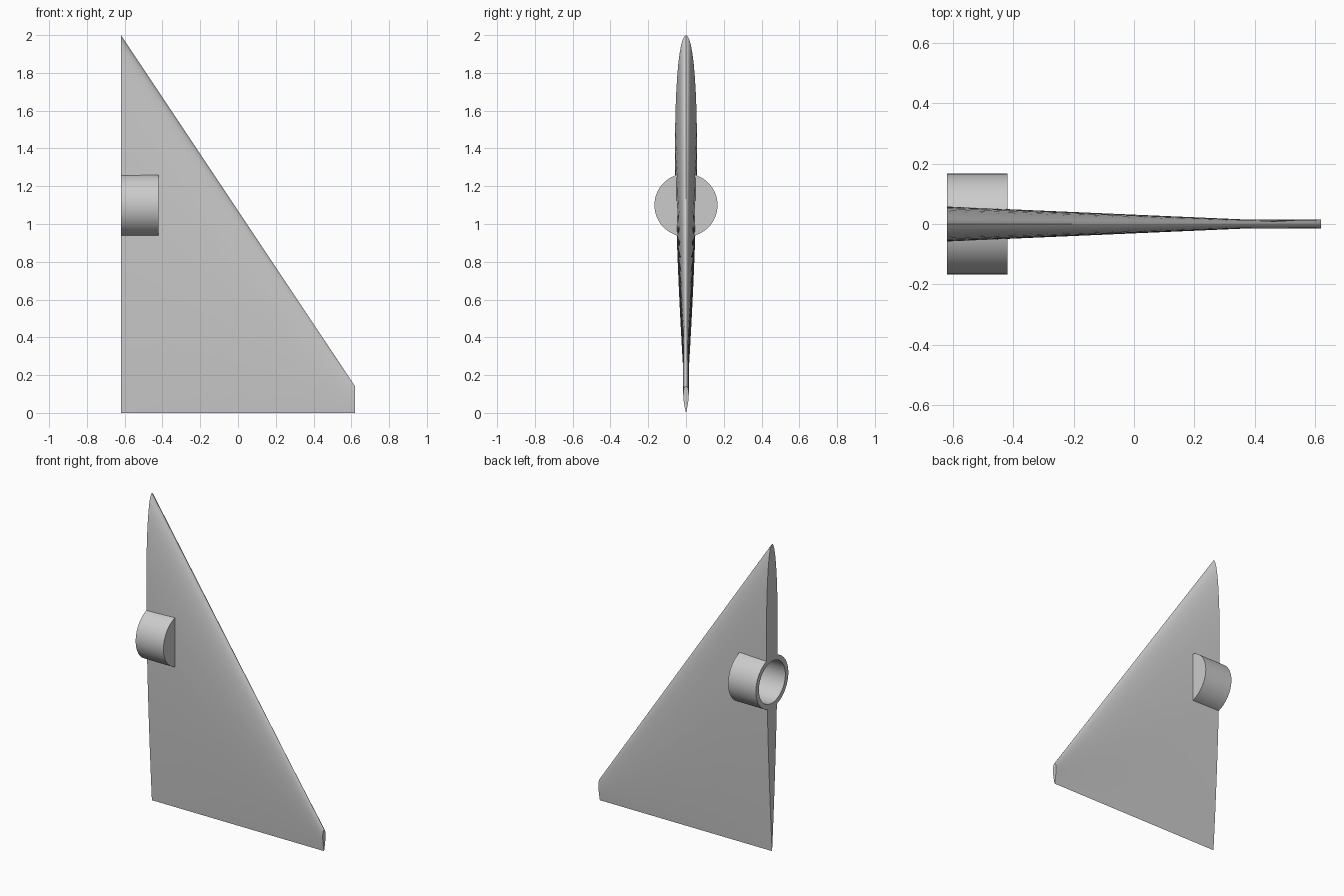
import bpy, bmesh, math
from mathutils import Matrix

cube = bpy.data.objects.get("Cube")
if cube:
    bpy.data.objects.remove(cube, do_unlink=True)

ROOT, TIP = -0.62, 0.62
ROOT_CHORD, TIP_CHORD = 2.0, 0.14
STEPS = 28
HUB_Z, HUB_R, BORE_R = 1.1, 0.167, 0.136
HUB_END, BORE_END = -0.42, -0.45

grey = bpy.data.materials.new("plain grey")
grey.diffuse_color = (0.6, 0.6, 0.6, 1)
grey.use_nodes = True
grey.node_tree.nodes["Principled BSDF"].inputs["Base Color"].default_value = (0.6, 0.6, 0.6, 1)


def make_object(name, bm):
    bmesh.ops.recalc_face_normals(bm, faces=bm.faces)
    mesh = bpy.data.meshes.new(name)
    bm.to_mesh(mesh)
    bm.free()
    mesh.materials.append(grey)
    obj = bpy.data.objects.new(name, mesh)
    bpy.context.collection.objects.link(obj)
    return obj


def select(obj):
    bpy.ops.object.select_all(action='DESELECT')
    obj.select_set(True)
    bpy.context.view_layer.objects.active = obj


def smooth(obj):
    select(obj)
    bpy.ops.object.shade_smooth_by_angle(angle=math.radians(35))


def thickness(t):
    # symmetric aerofoil, scaled to a peak of one
    return 10 * (0.2969 * math.sqrt(t) - 0.126 * t - 0.3516 * t**2
                 + 0.2843 * t**3 - 0.1036 * t**4)


def section(bm, x):
    # closed aerofoil ring, nose up and trailing edge on the ground
    f = (x - ROOT) / (TIP - ROOT)
    chord = ROOT_CHORD + (TIP_CHORD - ROOT_CHORD) * f
    half = max(0.0147, 0.029 * chord)
    ring = []
    for i in range(2 * STEPS):
        a = math.pi * i / STEPS
        t = (1 - math.cos(a)) / 2
        side = 1 if i < STEPS else -1
        y = 0 if i in (0, STEPS) else side * half * thickness(t)
        ring.append(bm.verts.new((x, y, chord * (1 - t))))
    return ring


def bridge(bm, a, b):
    n = len(a)
    for i in range(n):
        j = (i + 1) % n
        bm.faces.new((a[i], a[j], b[j], b[i]))


# Swept fin lofted through three sections
bm = bmesh.new()
rings = [section(bm, x) for x in (ROOT, 0.37, TIP)]
for a, b in zip(rings, rings[1:]):
    bridge(bm, a, b)
bm.faces.new(rings[0])
bm.faces.new(rings[-1])
fin = make_object("fin", bm)

# Clear the fin out of the socket
bm = bmesh.new()
place = Matrix.Translation((-0.615, 0, HUB_Z)) @ Matrix.Rotation(math.pi / 2, 4, 'Y')
bmesh.ops.create_cone(bm, cap_ends=True, segments=64, radius1=HUB_R - 0.003,
                      radius2=HUB_R - 0.003, depth=0.37, matrix=place)
cutter = make_object("socket_cutter", bm)
cutter.hide_render = True
cut = fin.modifiers.new("socket_cut", 'BOOLEAN')
cut.operation = 'DIFFERENCE'
cut.solver = 'EXACT'
cut.object = cutter
select(fin)
bpy.ops.object.modifier_apply(modifier=cut.name)
bpy.data.objects.remove(cutter, do_unlink=True)
smooth(fin)

# Round socket with a blind bore opening at the root
bm = bmesh.new()
loops = []
for x, r in ((HUB_END, HUB_R), (ROOT, HUB_R), (ROOT, BORE_R), (BORE_END, BORE_R)):
    angles = [math.tau * i / 64 for i in range(64)]
    loops.append([bm.verts.new((x, r * math.cos(a), HUB_Z + r * math.sin(a)))
                  for a in angles])
for a, b in zip(loops, loops[1:]):
    bridge(bm, a, b)
bm.faces.new(loops[0])
bm.faces.new(loops[-1])
smooth(make_object("socket", bm))
